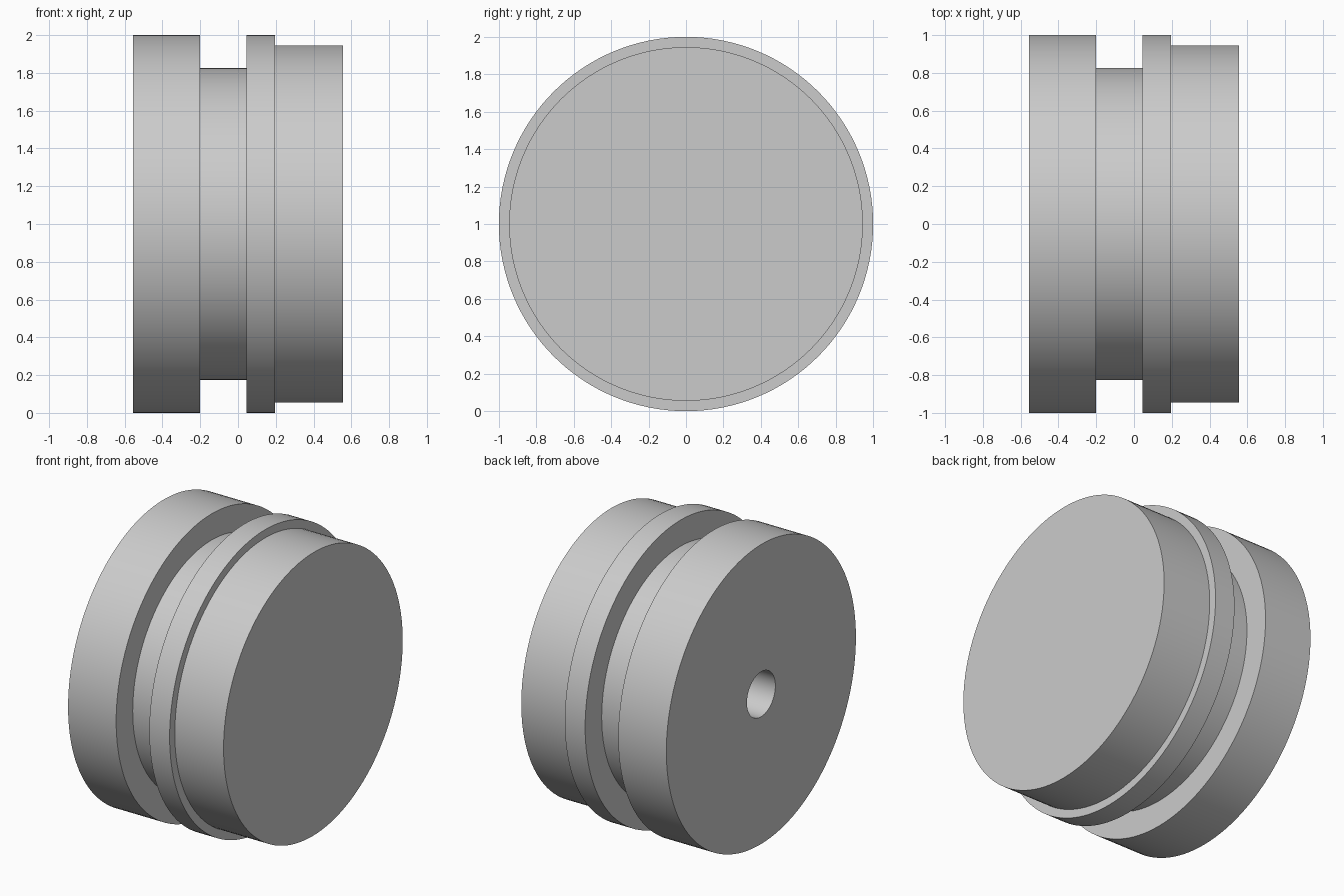
import bpy, bmesh, math
from mathutils import Matrix, Vector

cube = bpy.data.objects.get("Cube")
if cube:
    bpy.data.objects.remove(cube, do_unlink=True)

GREY = (0.6, 0.6, 0.6, 1)
SEGMENTS = 128

mat = bpy.data.materials.new("plain grey")
mat.use_nodes = True
mat.diffuse_color = GREY
mat.node_tree.nodes["Principled BSDF"].inputs["Base Color"].default_value = GREY

# Half section (x along the axle, radius): blind bore, rear flange, groove, collar, front drum
profile = [
    (0.1, 0), (0.1, 0.15), (-0.555, 0.15),
    (-0.555, 1), (-0.2, 1),
    (-0.2, 0.825), (0.045, 0.825),
    (0.045, 1), (0.195, 1),
    (0.195, 0.945), (0.555, 0.945), (0.555, 0),
]

# Revolve the section around the axle
bm = bmesh.new()
verts = [bm.verts.new((x, 0, r)) for x, r in profile]
edges = [bm.edges.new(pair) for pair in zip(verts, verts[1:])]
bmesh.ops.spin(bm, geom=verts + edges, cent=(0, 0, 0), axis=(1, 0, 0),
               angle=math.tau, steps=SEGMENTS, use_merge=True)
bmesh.ops.remove_doubles(bm, verts=bm.verts, dist=0.0001)
bmesh.ops.recalc_face_normals(bm, faces=bm.faces)
bmesh.ops.translate(bm, verts=bm.verts, vec=Vector((0, 0, 1)))

mesh = bpy.data.meshes.new("grooved_wheel")
bm.to_mesh(mesh)
bm.free()
mesh.materials.append(mat)
wheel = bpy.data.objects.new("grooved_wheel", mesh)
bpy.context.collection.objects.link(wheel)

# Smooth barrels with crisp rims
bpy.context.view_layer.objects.active = wheel
wheel.select_set(True)
bpy.ops.object.shade_smooth_by_angle(angle=math.radians(30))
